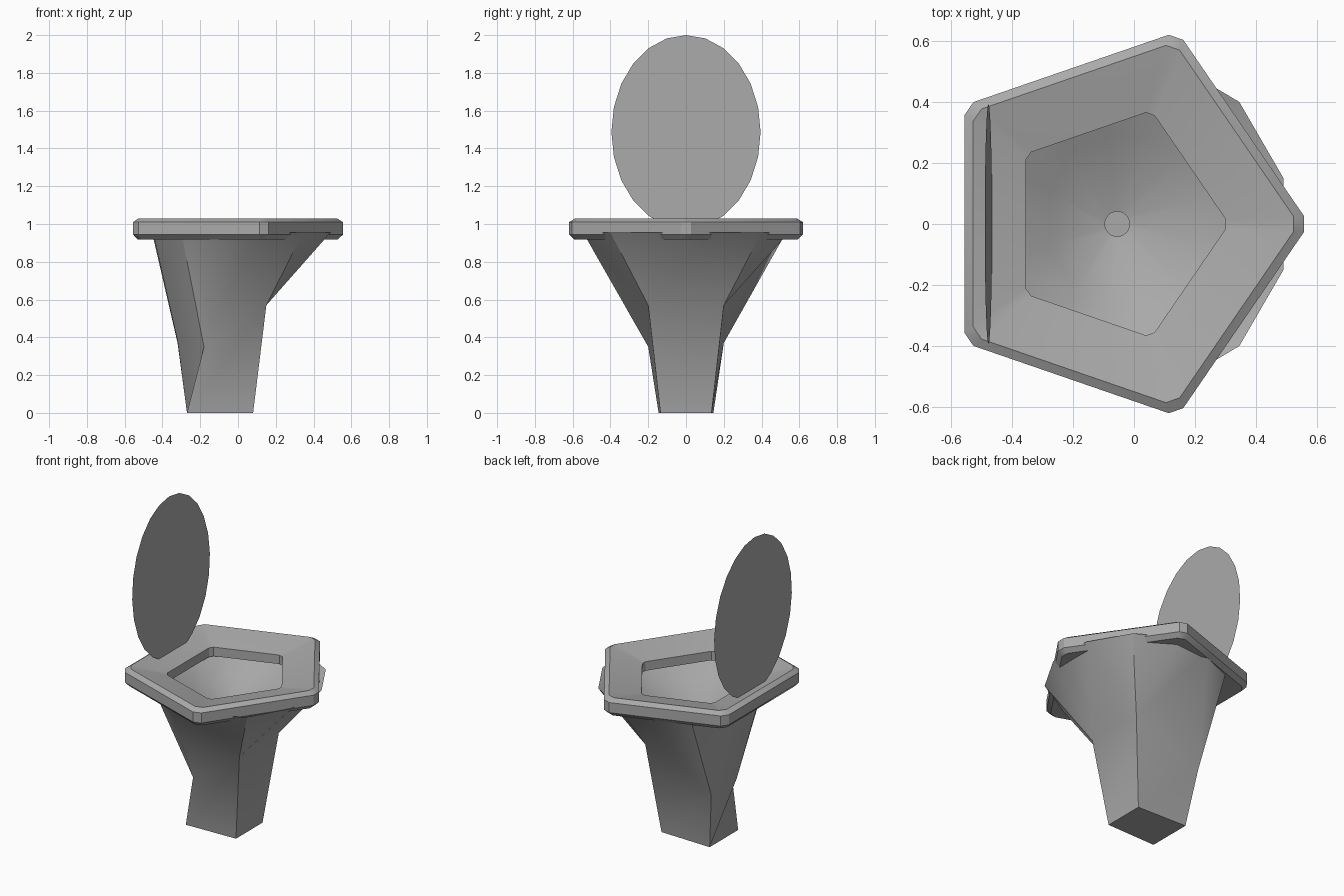
import bpy, bmesh
from math import cos, sin, pi, radians
from mathutils import Vector

old = bpy.data.objects.get("Cube")
if old:
    bpy.data.objects.remove(old, do_unlink=True)

grey = bpy.data.materials.new("ceramic_grey")
grey.use_nodes = True
colour = (0.4, 0.4, 0.4, 1)
grey.diffuse_color = colour
grey.node_tree.nodes["Principled BSDF"].inputs["Base Color"].default_value = colour


def finish(name, bm, angle=30, is_crease=None):
    bmesh.ops.remove_doubles(bm, verts=bm.verts, dist=0.0005)
    for e in bm.edges:
        if is_crease and is_crease(*[v.co for v in e.verts]):
            e.smooth = False
    mesh = bpy.data.meshes.new(name)
    bm.to_mesh(mesh)
    bm.free()
    ob = bpy.data.objects.new(name, mesh)
    bpy.context.collection.objects.link(ob)
    mesh.materials.append(grey)
    bpy.ops.object.select_all(action='DESELECT')
    ob.select_set(True)
    bpy.context.view_layer.objects.active = ob
    bpy.ops.object.shade_smooth_by_angle(angle=radians(angle), keep_sharp_edges=True)
    return ob


def loft(bm, rings, cap_start=False, cap_end=False):
    """Bridge rings of points, skipping sides that shrink to nothing."""
    rows = [[bm.verts.new(p) for p in ring] for ring in rings]
    for a, b in zip(rows, rows[1:]):
        for i in range(len(a)):
            j = (i + 1) % len(a)
            face = []
            for v in (a[i], a[j], b[j], b[i]):
                if all((v.co - u.co).length > 1e-5 for u in face):
                    face.append(v)
            if len(face) > 2:
                bm.faces.new(face)
    if cap_start:
        bm.faces.new(rows[0][::-1])
    if cap_end:
        bm.faces.new(rows[-1])


def pentagon(r, z, cx, trim=0.042):
    """Five-sided outline with clipped corners, apex toward +x."""
    pts = [Vector((cx + r * cos(2 * pi * k / 5),
                   1.06 * r * sin(2 * pi * k / 5), z)) for k in range(5)]
    out = []
    for k in range(5):
        out.append(pts[k].lerp(pts[k - 1], trim))
        out.append(pts[k].lerp(pts[(k + 1) % 5], trim))
    return out


# Seat: bevelled ring sloping in to the opening
bm = bmesh.new()
seat_profile = [(0.368, 0.922, -0.057), (0.596, 0.918, -0.05), (0.625, 0.945, -0.05),
                (0.625, 1.01, -0.05), (0.59, 1.03, -0.05), (0.368, 0.98, -0.057),
                (0.368, 0.922, -0.057)]
loft(bm, [pentagon(r, z, cx) for r, z, cx in seat_profile])
finish("seat", bm)

# Pedestal: four-cornered foot and waist flaring to a twelve-sided collar
foot = [(0.08, 0.135, 0), (-0.27, 0.145, 0), (-0.27, -0.145, 0), (0.08, -0.135, 0)]
waist = [(0.15, 0.2, 0.57), (-0.32, 0.2, 0.37),
         (-0.18, -0.2, 0.35), (0.15, -0.2, 0.57)]
collar_plan = [(0.49, 0.15), (0.345, 0.4), (0.1, 0.545),
               (-0.12, 0.53), (-0.34, 0.44), (-0.455, 0.2),
               (-0.45, -0.13), (-0.3, -0.42), (-0.12, -0.53),
               (0.1, -0.545), (0.345, -0.4), (0.49, -0.15)]
collar = [(x, y, 0.955) for x, y in collar_plan]
corner_lines = [[Vector(p) for p in (foot[k], waist[k], collar[3 * k + 1])]
                for k in range(4)]


def pedestal_crease(a, b):
    if abs(a.z - b.z) < 0.001:
        return a.z < 0.01
    return any(all(min((p - q).length for q in line) < 0.001 for p in (a, b))
               for line in corner_lines)


foot_ring = [p for p in foot for _ in range(3)]
waist_ring = [p for p in waist for _ in range(3)]
foot_ring[6] = foot[1]                  # back panel narrows above the foot
waist_ring[6] = (-0.32, -0.06, 0.38)
bm = bmesh.new()
loft(bm, [foot_ring, waist_ring, collar])
bm.faces.new([bm.verts.new(p) for p in foot[::-1]])
finish("pedestal", bm, 180, pedestal_crease)

# Basin: shallow funnel from the collar down to the drain
DRAIN = Vector((-0.055, 0, 0.72))
drain_ring = [DRAIN + Vector((0.04 * cos(t), 0.04 * sin(t), 0))
              for t in [radians(15 + 30 * k) for k in range(12)]]
middle = [Vector(p).lerp(q, 0.5) for p, q in zip(collar, drain_ring)]
bm = bmesh.new()
loft(bm, [collar, middle, drain_ring], cap_end=True)
finish("basin", bm, 60)

# Drain: thin round plate at the bottom of the basin
bm = bmesh.new()
bmesh.ops.create_cone(bm, cap_ends=True, segments=24, radius1=0.042,
                      radius2=0.042, depth=0.009)
bmesh.ops.translate(bm, verts=bm.verts, vec=DRAIN + Vector((0, 0, 0.003)))
finish("drain", bm)

# Lid: flat oval leaning slightly back
bm = bmesh.new()
bmesh.ops.create_circle(bm, cap_ends=True, segments=24, radius=1)
for v in bm.verts:
    a, b = v.co.x, v.co.y
    v.co = (-0.477 - 0.012 * b, 0.395 * a, 1.487 + 0.513 * b)
finish("lid", bm)
